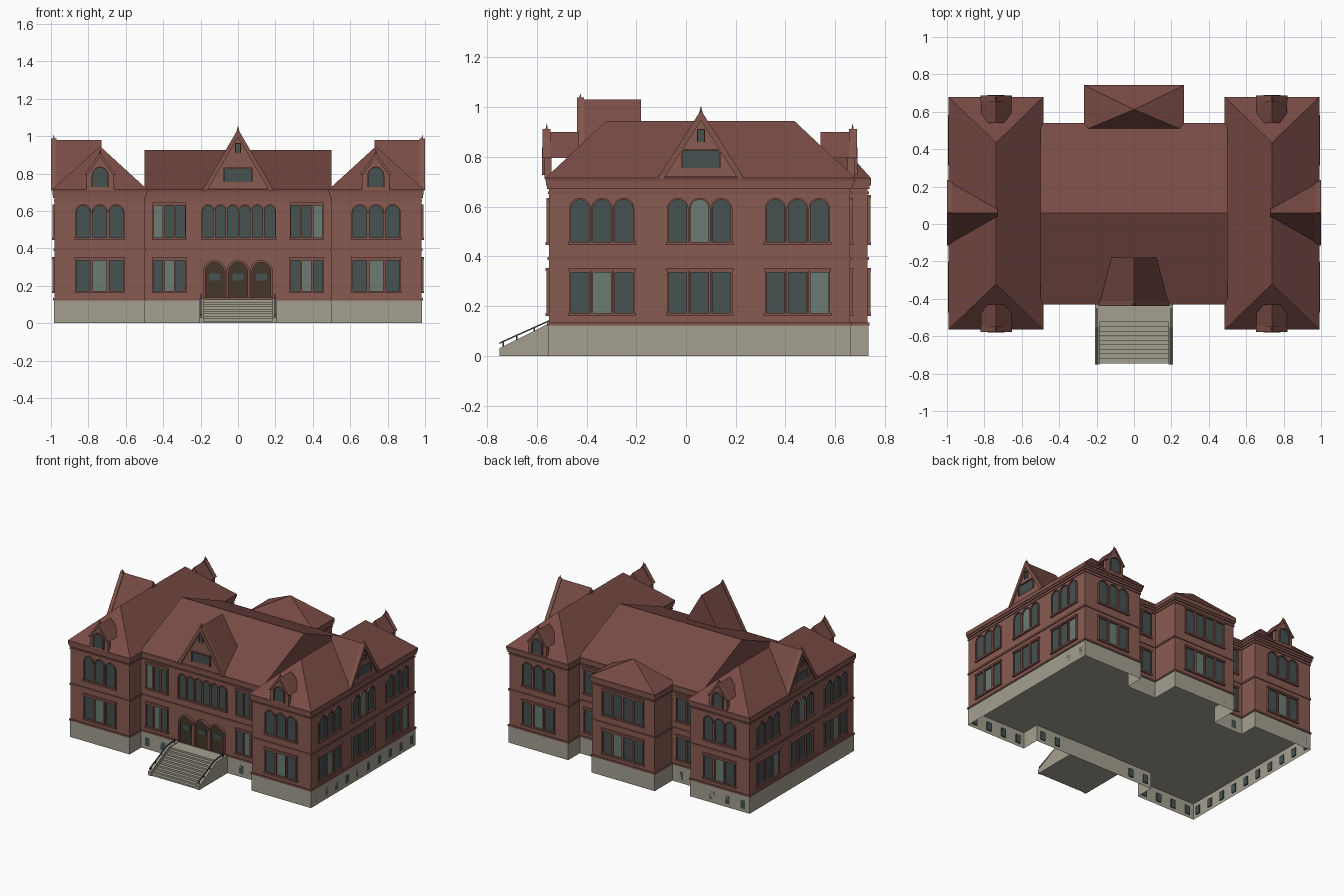
import bpy, bmesh
from math import pi, sin, cos
from mathutils import Matrix, Vector

if "Cube" in bpy.data.objects:
    bpy.data.objects.remove(bpy.data.objects["Cube"])

COL = {"brick": (0.25, 0.105, 0.085), "trim": (0.22, 0.09, 0.072), "roof": (0.19, 0.07, 0.06),
       "stone": (0.37, 0.35, 0.28), "glass": (0.06, 0.085, 0.082), "blind": (0.15, 0.2, 0.175),
       "door": (0.055, 0.037, 0.022), "metal": (0.05, 0.055, 0.06)}
MATS = {}
for key, c in COL.items():
    MATS[key] = bpy.data.materials.new(key)
    MATS[key].diffuse_color = (*c, 1)
parts = {}                                  # part name -> (bmesh, material)


def get(name, mat):
    return parts.setdefault(name, (bmesh.new(), mat))[0]


def loft(name, mat, low, high, bottom=True):
    """Closed prism between two matching outlines."""
    bm = get(name, mat)
    a = [bm.verts.new(p) for p in low]
    b = [bm.verts.new(p) for p in high]
    n = len(a)
    for i in range(n):
        j = (i + 1) % n
        bm.faces.new((a[i], a[j], b[j], b[i]))
    bm.faces.new(b)
    if bottom:
        bm.faces.new(a[::-1])


def prism(name, mat, face, pts, w0, w1):
    """Extrude (u, z) outline outward on a face: 0 front, 1 right, 2 back, 3 left."""
    R = Matrix.Rotation(face * pi / 2, 3, 'Z')
    loft(name, mat, [R @ Vector((u, -w0, z)) for u, z in pts],
         [R @ Vector((u, -w1, z)) for u, z in pts])


def rect(u, z0, z1, hw):
    return [(u + hw, z0), (u + hw, z1), (u - hw, z1), (u - hw, z0)]


def arch(u, z0, z1, hw):
    s = z1 - hw
    return [(u + hw, z0)] + [(u + hw * cos(pi * i / 10), s + hw * sin(pi * i / 10))
                             for i in range(11)] + [(u - hw, z0)]


def hull(name, mat, pts):
    tmp = bmesh.new()
    for p in pts:
        tmp.verts.new(p)
    bmesh.ops.convex_hull(tmp, input=tmp.verts)
    bmesh.ops.dissolve_limit(tmp, angle_limit=0.01, verts=tmp.verts, edges=tmp.edges)
    me = bpy.data.meshes.new("tmp")
    tmp.to_mesh(me)
    tmp.free()
    get(name, mat).from_mesh(me)
    bpy.data.meshes.remove(me)


def hip_roof(name, x0, x1, y0, y1, ridge, z0=0.7, z1=0.715):
    hull(name, "roof", [(x, y, z) for x in (x0, x1) for y in (y0, y1) for z in (z0, z1)] + ridge)


def spike(face, u, w, z, h, r=0.008):
    R = Matrix.Rotation(face * pi / 2, 3, 'Z')
    hull("finials", "trim", [R @ Vector(p) for p in
         [(u + i * r, -w + j * r, z) for i in (-1, 1) for j in (-1, 1)] + [(u, -w, z + h)]])


def window(face, w, u, z0, z1, hw, shape=rect, mat="glass", t=0.007):
    prism("window_panes_" + mat, mat, face, shape(u, z0, z1, hw), w - 0.005, w + 0.002)
    ring = shape(u, z0, z1 + t, hw + t) + shape(u, z0, z1, hw)[::-1]
    prism("window_frames", "trim", face, ring, w - 0.005, w + 0.011)


def group(face, w, u, z0, z1, n=3, pitch=0.088, hw=0.036, shape=rect, light=None):
    for i in range(n):
        window(face, w, u + (i - (n - 1) / 2) * pitch, z0, z1, hw, shape,
               "blind" if i == light else "glass")
    half = n * pitch / 2
    prism("window_sills", "trim", face, rect(u, z0 - 0.012, z0, half + 0.004), w - 0.005, w + 0.014)
    if shape is rect:
        prism("window_lintels", "trim", face, rect(u, z1 + 0.006, z1 + 0.018, half + 0.003),
              w - 0.005, w + 0.014)


def cellar(face, w, us):
    for u in us:
        prism("basement_windows", "glass", face, rect(u, 0.024, 0.085, 0.019), w - 0.005, w + 0.003)


# Footprint shared by the basement, walls and moulding bands
right = [(0.5, -0.415), (0.5, -0.55), (0.98, -0.55), (0.98, 0.66),
         (0.5, 0.66), (0.5, 0.525), (0.255, 0.525), (0.255, 0.73)]
foot = right + [(-x, y) for x, y in right[::-1]]


def slab(name, mat, z0, z1, off=0.0, bottom=True):
    pts = []
    for i, p in enumerate(foot):
        p, a, b = Vector(p), Vector(foot[i - 1]), Vector(foot[(i + 1) % len(foot)])
        d0, d1 = (p - a).normalized(), (b - p).normalized()
        pts.append(p + off * Vector((d0.y + d1.y, -d0.x - d1.x)))
    loft(name, mat, [(*p, z0) for p in pts], [(*p, z1) for p in pts], bottom)


slab("basement", "stone", 0, 0.121, 0.003, bottom=False)
slab("walls", "brick", 0.123, 0.703)
for z0, z1, off in ((0.122, 0.134, 0.008), (0.385, 0.398, 0.006), (0.65, 0.66, 0.005),
                    (0.67, 0.685, 0.008), (0.685, 0.702, 0.013)):
    slab("moulding_bands", "trim", z0, z1, off)

# Main roofs: centre gable roof, two wing hip roofs, rear pavilion roof
prism("centre_roof", "roof", 1, [(-0.43, 0.7), (0.54, 0.7), (0.54, 0.715), (0.06, 0.925),
                                 (-0.43, 0.715)], -0.5, 0.5)
for s in (-1, 1):
    hip_roof("wing_roofs", s * 0.485, s * 0.993, -0.565, 0.68,
             [(s * 0.737, -0.32, 0.945), (s * 0.737, 0.435, 0.945)])
hip_roof("pavilion_roof", -0.268, 0.268, 0.5, 0.743, [(0, 0.612, 0.862)])


# Large gables with raking copings, a wide window and a slit
def gable(face, u, w, back, half, top):
    tri = [(u + half, 0.71), (u, top), (u - half, 0.71)]
    prism("gable_roofs", "roof", face, tri, back, w - 0.01)
    prism("gable_walls", "brick", face, tri, w - 0.012, w + 0.002)
    k = 0.022
    inner = [(u - half + k, 0.71), (u, top - k * (top - 0.71) / half), (u + half - k, 0.71)]
    outer = [(u + half + 0.004, 0.71), (u, top + 0.008), (u - half - 0.004, 0.71)]
    prism("gable_copings", "trim", face, outer + inner, w - 0.014, w + 0.014)
    window(face, w + 0.002, u, 0.755, 0.825, 0.072, t=0.006)
    window(face, w + 0.002, u, top - 0.12, top - 0.072, 0.012, t=0.004)
    spike(face, u, w, top - 0.005, 0.03)


gable(0, 0, 0.425, 0.18, 0.187, 1.03)
gable(1, 0.06, 0.985, 0.73, 0.172, 0.98)
gable(3, -0.06, 0.985, 0.73, 0.172, 0.98)

# Wing dormers, front and back
for face, w in ((0, 0.56), (2, 0.67)):
    for u in (-0.737, 0.737):
        prism("dormer_roofs", "roof", face, [(u + 0.082, 0.795), (u, 0.9), (u - 0.082, 0.795)],
              w - 0.13, w)
        house = [(u + 0.074, 0.71), (u + 0.074, 0.8), (u, 0.9), (u - 0.074, 0.8), (u - 0.074, 0.71)]
        prism("dormer_walls", "brick", face, house, w - 0.02, w + 0.008)
        cope = [(u + 0.084, 0.795), (u, 0.912), (u - 0.084, 0.795),
                (u - 0.066, 0.795), (u, 0.887), (u + 0.066, 0.795)]
        prism("dormer_copings", "trim", face, cope, w - 0.015, w + 0.017)
        window(face, w + 0.008, u, 0.728, 0.83, 0.038, arch)
        spike(face, u, w, 0.905, 0.03, 0.006)

# Windows of the wings: ends and long sides
UP, LO = (0.457, 0.628), (0.172, 0.335)
for face, w in ((0, 0.55), (2, 0.66)):
    for u in (-0.739, 0.739):
        group(face, w, u, *UP, shape=arch)
        group(face, w, u, *LO, light=1)
        cellar(face, w, [u + d for d in (-0.189, -0.063, 0.063, 0.189)])
for face, s in ((1, 1), (3, -1)):
    for i in (-1, 0, 1):
        u = s * (0.055 + i * 0.393)
        group(face, 0.98, u, *UP, shape=arch, light=1 if i == 0 else None)
        group(face, 0.98, u, *LO, light=(1, None, 2)[i + 1])
    cellar(face, 0.98, [s * (0.058 + (i - 4.5) * 0.125) for i in range(10)])

# Centre front windows and entrance arches
group(0, 0.415, 0.005, *UP, n=6, pitch=0.066, hw=0.027, shape=arch)
for s in (-1, 1):
    group(0, 0.415, s * 0.367, *UP, pitch=0.059, hw=0.0235, light=0 if s < 0 else 2)
    group(0, 0.415, s * 0.367, *LO, pitch=0.06, hw=0.024, light=1)
    cellar(0, 0.415, (s * 0.447, s * 0.32))
for u in (-0.125, 0, 0.125):
    prism("entrance_doors", "door", 0, arch(u, 0.134, 0.325, 0.05), 0.41, 0.418)
    prism("entrance_arches", "trim", 0,
          arch(u, 0.134, 0.337, 0.062) + arch(u, 0.134, 0.325, 0.05)[::-1], 0.41, 0.435)
    prism("door_glass", "glass", 0, rect(u, 0.228, 0.265, 0.03), 0.415, 0.421)

# Rear pavilion and the recessed back walls beside it
group(2, 0.73, 0, *UP, n=4, pitch=0.085, hw=0.035)
group(2, 0.73, 0, *LO, n=4, pitch=0.085, hw=0.035, light=1)
cellar(2, 0.73, (-0.189, -0.063, 0.063, 0.189))
for u in (-0.378, 0.378):
    group(2, 0.525, u, *UP, n=2, pitch=0.085, hw=0.035)
    group(2, 0.525, u, *LO, n=2, pitch=0.085, hw=0.035)
    cellar(2, 0.525, (u - 0.05, u + 0.05))

# Front stairs with cheek walls and handrails
N, y0, y1, top = 10, -0.745, -0.5, 0.126
steps = [(y0, 0)]
for i in range(N):
    y = y0 + (y1 - y0) * i / N
    steps += [(y, top * i / N), (y, top * (i + 1) / N)]
steps = steps[1:] + [(-0.415, top), (-0.415, 0)]
prism("stairs", "stone", 1, steps, -0.19, 0.19)
cheek = [(-0.75, 0), (-0.75, 0.03), (-0.55, 0.131), (-0.415, 0.131), (-0.415, 0)]
for s in (-1, 1):
    prism("stair_cheeks", "stone", 1, cheek, s * 0.185, s * 0.208)
    rail = [(-0.75, 0.048), (-0.55, 0.138), (-0.45, 0.15), (-0.45, 0.156), (-0.55, 0.144), (-0.75, 0.054)]
    prism("handrails", "metal", 1, rail, s * 0.194, s * 0.2)
    for y, z in ((-0.735, 0.035), (-0.68, 0.06), (-0.61, 0.09), (-0.46, 0.12)):
        prism("handrail_posts", "metal", 1, rect(y, z, z + 0.025, 0.003), s * 0.194, s * 0.2)

# Turn the collected parts into objects
for name, (bm, mat) in parts.items():
    bmesh.ops.recalc_face_normals(bm, faces=bm.faces)
    me = bpy.data.meshes.new(name)
    bm.to_mesh(me)
    bm.free()
    me.materials.append(MATS[mat])
    bpy.context.collection.objects.link(bpy.data.objects.new(name, me))

for m in bpy.data.materials:
    if m.users and not m.is_grease_pencil:
        m.use_nodes = True
        m.node_tree.nodes["Principled BSDF"].inputs["Base Color"].default_value = m.diffuse_color
